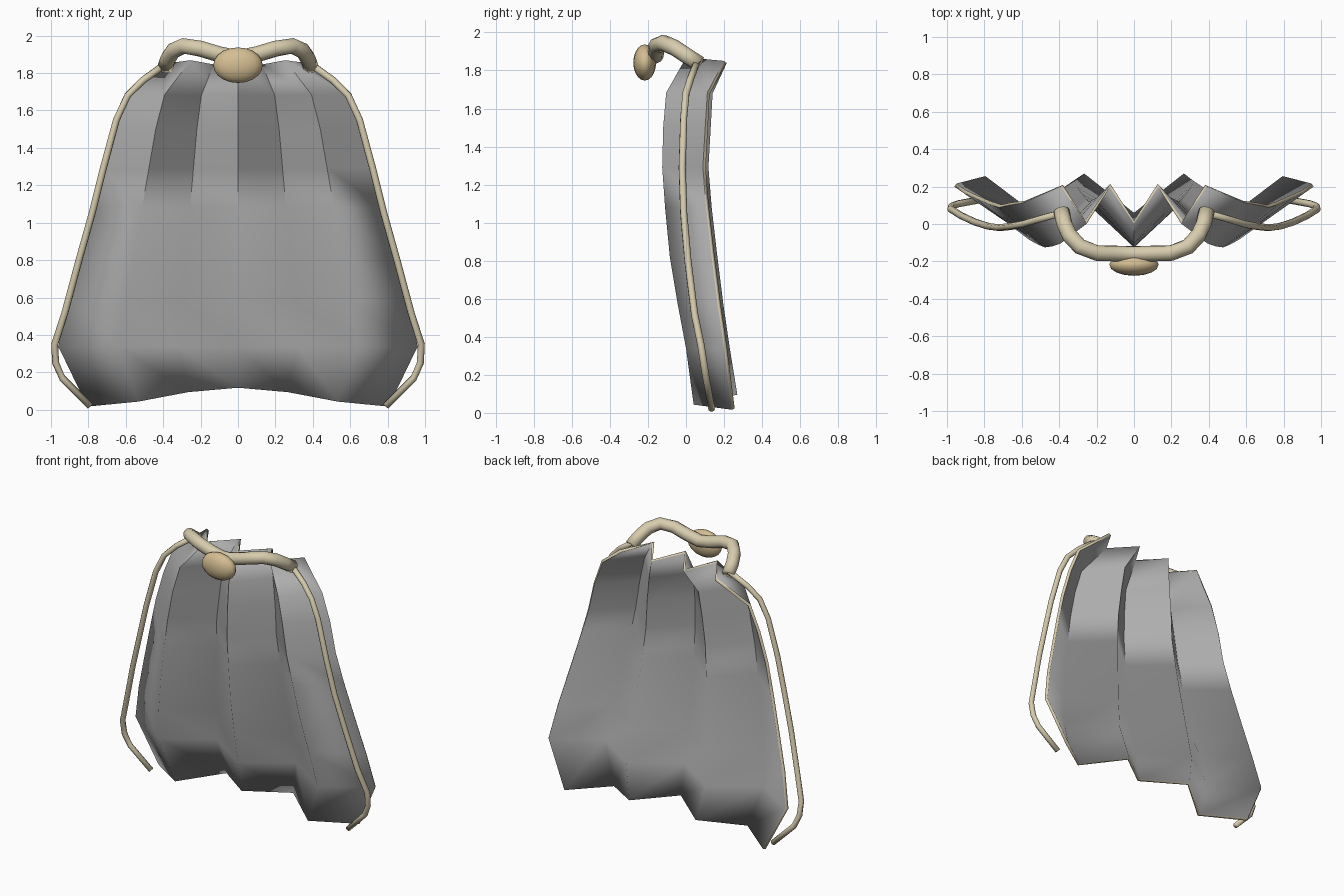
import bpy, bmesh, math
from mathutils import Vector

if "Cube" in bpy.data.objects:
    bpy.data.objects.remove(bpy.data.objects["Cube"])


def material(name, rgb):
    m = bpy.data.materials.new(name)
    m.diffuse_color = (*rgb, 1)
    m.use_nodes = True
    m.node_tree.nodes["Principled BSDF"].inputs["Base Color"].default_value = m.diffuse_color
    return m


GREY = material("grey cloth", (0.42, 0.42, 0.42))
CREAM = material("cream cord", (0.68, 0.60, 0.42))
TAN = material("tan clasp", (0.66, 0.51, 0.29))


def tube(name, points, radius, sides):
    """Capped tube following a path."""
    pts = [Vector(p) for p in points]
    bm = bmesh.new()
    rings = []
    for i, p in enumerate(pts):
        t = (pts[min(i + 1, len(pts) - 1)] - pts[max(i - 1, 0)]).normalized()
        # stable frame: the cords never run straight along this reference
        ref = Vector((0, 1, 0.9)).normalized()
        u = t.cross(ref).normalized()
        v = t.cross(u)
        rings.append([bm.verts.new(p + radius * (math.cos(a) * u + math.sin(a) * v))
                      for a in (math.tau * k / sides for k in range(sides))])
    for a, b in zip(rings, rings[1:]):
        for k in range(sides):
            n = (k + 1) % sides
            bm.faces.new((a[k], a[n], b[n], b[k]))
    bm.faces.new(rings[0][::-1])
    bm.faces.new(rings[-1])
    bmesh.ops.recalc_face_normals(bm, faces=bm.faces)
    return finish(name, bm, [CREAM])


def finish(name, bm, mats):
    me = bpy.data.meshes.new(name)
    bm.to_mesh(me)
    bm.free()
    for m in mats:
        me.materials.append(m)
    me.shade_smooth()
    ob = bpy.data.objects.new(name, me)
    bpy.context.collection.objects.link(ob)
    return ob


# Pleated cape: rows of (height, half width, front fold y, back fold y)
ROWS = [(1.855, 0.385, 0.01, 0.205), (1.68, 0.59, -0.095, 0.13),
        (1.50, 0.66, -0.11, 0.12), (1.29, 0.715, -0.115, 0.108),
        (1.08, 0.77, -0.10, 0.125), (0.82, 0.84, -0.075, 0.155),
        (0.58, 0.905, -0.035, 0.185), (0.34, 0.955, 0.01, 0.22),
        (0.05, 0.80, 0.05, 0.26)]
bm = bmesh.new()
grid = []
for r, (z, w, front, back) in enumerate(ROWS):
    row = []
    for c in range(-3, 4):
        y = back if c % 2 else front
        zz = z
        if r == 0:
            zz += -0.012 if c % 2 else 0.01
        if abs(c) == 3 and r > 0:
            y -= 0.012
        if r == len(ROWS) - 1:      # arched hem
            zz = 0.02 + 0.05 * (1 + math.cos(math.pi * c / 3))
        row.append(bm.verts.new((w * c / 3, y, zz)))
    grid.append(row)
for a, b in zip(grid, grid[1:]):
    for c in range(6):
        bm.faces.new((a[c], b[c], b[c + 1], a[c + 1]))
# Pressed folds are crisp only in the upper part
for row, nxt in zip(grid[:4], grid[1:5]):
    for p, q in zip(row, nxt):
        bm.edges.get((p, q)).smooth = False
cape = finish("cape", bm, [GREY, CREAM])
solid = cape.modifiers.new("cloth thickness", "SOLIDIFY")
solid.thickness = 0.02
solid.offset = 0
solid.material_offset_rim = 1

# Thin cords hanging along both sides
SIDE = [(0.385, 0.06, 1.85), (0.51, 0.025, 1.76), (0.59, 0.0, 1.68),
        (0.65, -0.012, 1.55), (0.72, -0.02, 1.29), (0.78, -0.012, 1.05),
        (0.85, 0.01, 0.80), (0.925, 0.045, 0.52), (0.98, 0.08, 0.35),
        (0.975, 0.095, 0.25), (0.94, 0.108, 0.17), (0.79, 0.135, 0.02)]
for s, label in ((-1, "left"), (1, "right")):
    tube(label + "_side_cord", [(s * x, y, z) for x, y, z in SIDE], 0.019, 8)

# Thick neck cord joining the upper corners
HALF = [(0.388, 0.07, 1.835), (0.372, 0.0, 1.88), (0.345, -0.06, 1.92),
        (0.29, -0.12, 1.945), (0.20, -0.155, 1.93), (0.10, -0.158, 1.90)]
neck = [(-x, y, z) for x, y, z in HALF] + [(0, -0.16, 1.88)] + HALF[::-1]
tube("neck_cord", neck, 0.043, 10)

# Oval clasp
bm = bmesh.new()
bmesh.ops.create_uvsphere(bm, u_segments=16, v_segments=10, radius=1)
for v in bm.verts:
    v.co = Vector((v.co.x * 0.132, v.co.y * 0.06 - 0.217, v.co.z * 0.095 + 1.842))
finish("clasp", bm, [TAN])
